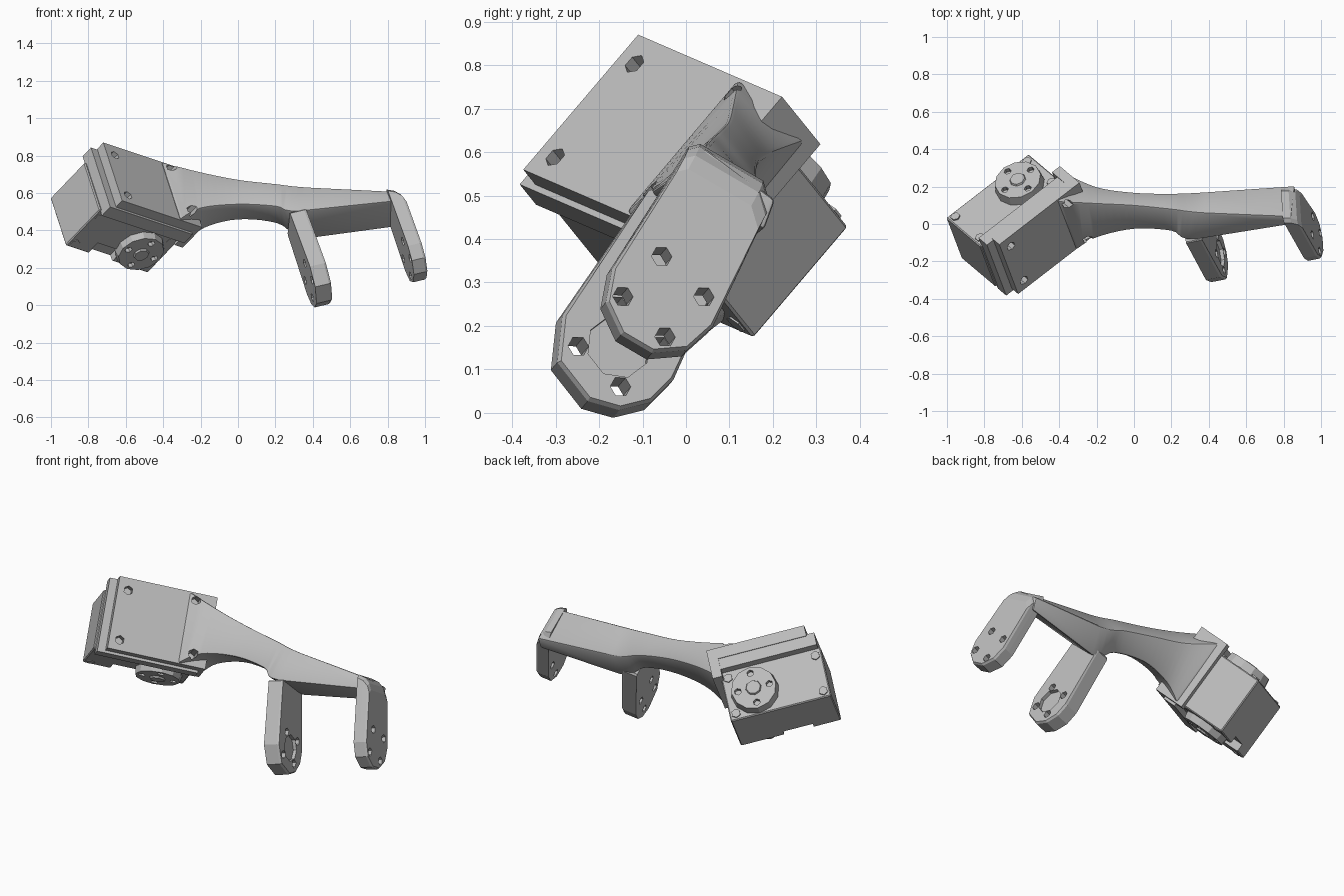
import bpy, bmesh, math
from mathutils import Vector, Matrix

if "Cube" in bpy.data.objects:
    bpy.data.objects.remove(bpy.data.objects["Cube"], do_unlink=True)

grey = bpy.data.materials.new("plain grey")
grey.use_nodes = True
grey.diffuse_color = (0.5, 0.5, 0.5, 1)
grey.node_tree.nodes["Principled BSDF"].inputs["Base Color"].default_value = (0.5, 0.5, 0.5, 1)
quarters = [i * math.pi / 2 for i in range(4)]


def frame(origin, z, y):
    """Right-handed frame from a z axis and an approximate y axis."""
    z = Vector(z).normalized()
    y = Vector(y)
    y = (y - z * y.dot(z)).normalized()
    m = Matrix((y.cross(z), y, z)).transposed().to_4x4()
    m.translation = Vector(origin)
    return m


def finish(name, bm, mat=Matrix()):
    bmesh.ops.transform(bm, matrix=mat, verts=bm.verts)
    bmesh.ops.recalc_face_normals(bm, faces=bm.faces)
    me = bpy.data.meshes.new(name)
    bm.to_mesh(me)
    bm.free()
    me.materials.append(grey)
    ob = bpy.data.objects.new(name, me)
    bpy.context.collection.objects.link(ob)
    return ob


def loft(name, rings, mat=Matrix()):
    bm = bmesh.new()
    rows = [[bm.verts.new(p) for p in ring] for ring in rings]
    n = len(rows[0])
    for a, b in zip(rows, rows[1:]):
        for i in range(n):
            j = (i + 1) % n
            bm.faces.new((a[i], a[j], b[j], b[i]))
    bm.faces.new(rows[0])
    bm.faces.new(rows[-1])
    return finish(name, bm, mat)


def box(name, mat, x, y, z):
    return loft(name, [[(x[0], y[0], h), (x[1], y[0], h), (x[1], y[1], h), (x[0], y[1], h)] for h in z], mat)


def disc(name, mat, cx, cy, r, z, sides=10, taper=1.0):
    rings = []
    for h, rad in zip(z, (r, r * taper)):
        rings.append([(cx + rad * math.cos(math.tau * i / sides),
                       cy + rad * math.sin(math.tau * i / sides), h) for i in range(sides)])
    return loft(name, rings, mat)


def modify(ob, kind, **props):
    mod = ob.modifiers.new(kind.lower(), kind)
    for key, value in props.items():
        setattr(mod, key, value)
    bpy.context.view_layer.objects.active = ob
    bpy.ops.object.modifier_apply(modifier=mod.name)


def cut(targets, cutters):
    for c in cutters:
        for t in targets:
            modify(t, "BOOLEAN", operation="DIFFERENCE", object=c, solver="EXACT")
        bpy.data.objects.remove(c, do_unlink=True)


# Motor end frame: x = depth behind the plate, y = along the plate, z = horn axis
corner = (-0.72, -0.11, 0.87)
M = frame(corner, (0.24, -0.63, -0.74), (0.765, 0.585, -0.26))

mount_plate = box("mount_plate", M, (0, 0.065), (0, 0.56), (0, 0.42))
plate_step = box("plate_step", M, (0.055, 0.13), (-0.045, 0.53), (0.005, 0.435))
end_flange = box("end_flange", M, (0.06, 0.175), (0.505, 0.56), (0, 0.42))
motor = box("motor_body", M, (0.12, 0.428), (-0.057, 0.518), (0.06, 0.405))
modify(motor, "BEVEL", width=0.006, segments=1)
cut([motor], [box("notch", M, (0.34, 0.5), (0.1, 0.27), (0.36, 0.5))])

# Turning discs with hubs and screw holes, on both motor sides
for side, root, tip in (("upper", 0.065, 0.008), ("lower", 0.395, 0.445)):
    horn = disc(side + "_horn", M, 0.287, 0.35, 0.136, (root, tip), 12, 0.93)
    step = math.copysign(1, tip - root)
    holes = [disc("hole", M, 0.287 + 0.09 * math.cos(k), 0.35 + 0.09 * math.sin(k), 0.02,
                  (tip - 0.025 * step, tip + 0.03 * step), 6) for k in quarters]
    cut([horn], holes)
    disc(side + "_horn_hub", M, 0.287, 0.35, 0.05, (tip - 0.01 * step, tip + 0.01 * step), 8, 0.8)
    # Corner screws of the motor case
    for x in (0.17, 0.39):
        for y in (-0.02, 0.48):
            disc(side + "_case_screw", M, x, y, 0.026, (root, root + 0.014 * step), 6)

# Arm: four-cornered sections swept from the plate to the fork bridge
sections = [
    [(-0.41, 0.12, 0.768), (-0.31, -0.14, 0.46), (-0.28, 0.03, 0.33), (-0.38, 0.28, 0.63)],
    [(-0.2, 0.11, 0.715), (-0.2, -0.075, 0.52), (-0.18, 0.06, 0.41), (-0.2, 0.2, 0.60)],
    [(0, 0.10, 0.675), (0, -0.03, 0.54), (0, 0.09, 0.455), (0, 0.17, 0.58)],
    [(0.2, 0.08, 0.652), (0.2, -0.04, 0.53), (0.21, 0.09, 0.435), (0.2, 0.165, 0.545)],
    [(0.38, 0.06, 0.633), (0.33, -0.085, 0.505), (0.38, 0.10, 0.355), (0.38, 0.172, 0.50)],
    [(0.84, 0.04, 0.61), (0.86, 0.0, 0.56), (0.86, 0.18, 0.42), (0.86, 0.205, 0.49)],
]


def sweep(rings, steps=5):
    rings = [[Vector(p) for p in r] for r in rings]
    out = []
    for k in range(len(rings) - 2):
        p0, p1, p2, p3 = (rings[max(k + o, 0)] for o in (-1, 0, 1, 2))
        for s in range(steps):
            t = s / steps
            out.append([b + (c - a) * (t / 2) + (a * 2 - b * 5 + c * 4 - d) * (t * t / 2)
                        + (b * 3 - a - c * 3 + d) * (t ** 3 / 2) for a, b, c, d in zip(p0, p1, p2, p3)])
    return out + rings[-2:]


arm = loft("arm", sweep(sections))
modify(arm, "BEVEL", width=0.01, segments=2, limit_method="ANGLE", angle_limit=0.7)

# Plate screw holes, drilled through the front skin
drill = M @ Matrix.Rotation(math.pi / 2, 4, "Y")
for y, z, top in ((0.06, 0.07, 0.05), (0.06, 0.36, 0.05), (0.44, 0.05, 0.12), (0.47, 0.36, 0.12)):
    cut([mount_plate, arm], [disc("hole", drill, -z, y, 0.026, (-top, 0.045), 6)])

# Fork prongs: x = down the prong, y = across it, z = pivot axis
axis, across = (0.955, 0.19, 0.225), (-0.103, 0.852, -0.515)


def prong(name, centre, length, outer, inner, radius, angles, top_half, chamfer, corner_cut):
    F = frame(centre, axis, across)
    end = [(radius * math.cos(k), radius * math.sin(k)) for k in map(math.radians, angles)]

    def ring(z, drop, scale):
        top = drop - length
        pts = [(x * scale, y * scale) for x, y in end]
        pts += [(top + corner_cut, top_half), (top, top_half - corner_cut),
                (top, corner_cut * 0.5 - top_half), (top + corner_cut * 0.5, -top_half)]
        return [(x, y, z) for x, y in pts]

    ob = loft(name, [ring(inner, 0, 1), ring(outer - 0.04, chamfer * 0.2, 1),
                     ring(outer - 0.012, chamfer * 0.55, 1), ring(outer, chamfer, 0.95)], F)
    holes = [disc("hole", F, 0.095 * math.cos(k + 0.54), 0.095 * math.sin(k + 0.54),
                  0.024, (-0.2, 0.2), 6) for k in quarters]
    cut([ob], holes)
    return F, ob


prong("outer_prong", (0.935, -0.06, 0.258), 0.385, 0.042, -0.035, 0.134,
      (-90, -54, -18, 18, 54, 90), 0.114, 0.09, 0.04)
F, inner_prong = prong("inner_prong", (0.42, -0.163, 0.143), 0.365, 0.045, -0.045, 0.148,
                       (-90, -45, 0, 30, 60, 90), 0.116, 0, 0.01)
# Shallow seat for the driven part
cut([inner_prong], [disc("seat", F, 0, 0, 0.075, (0.025, 0.1), 8)])

# Soft shading on the arm, crisp edges elsewhere
bpy.ops.object.select_all(action="DESELECT")
arm.select_set(True)
bpy.context.view_layer.objects.active = arm
bpy.ops.object.shade_smooth_by_angle(angle=math.radians(30))
